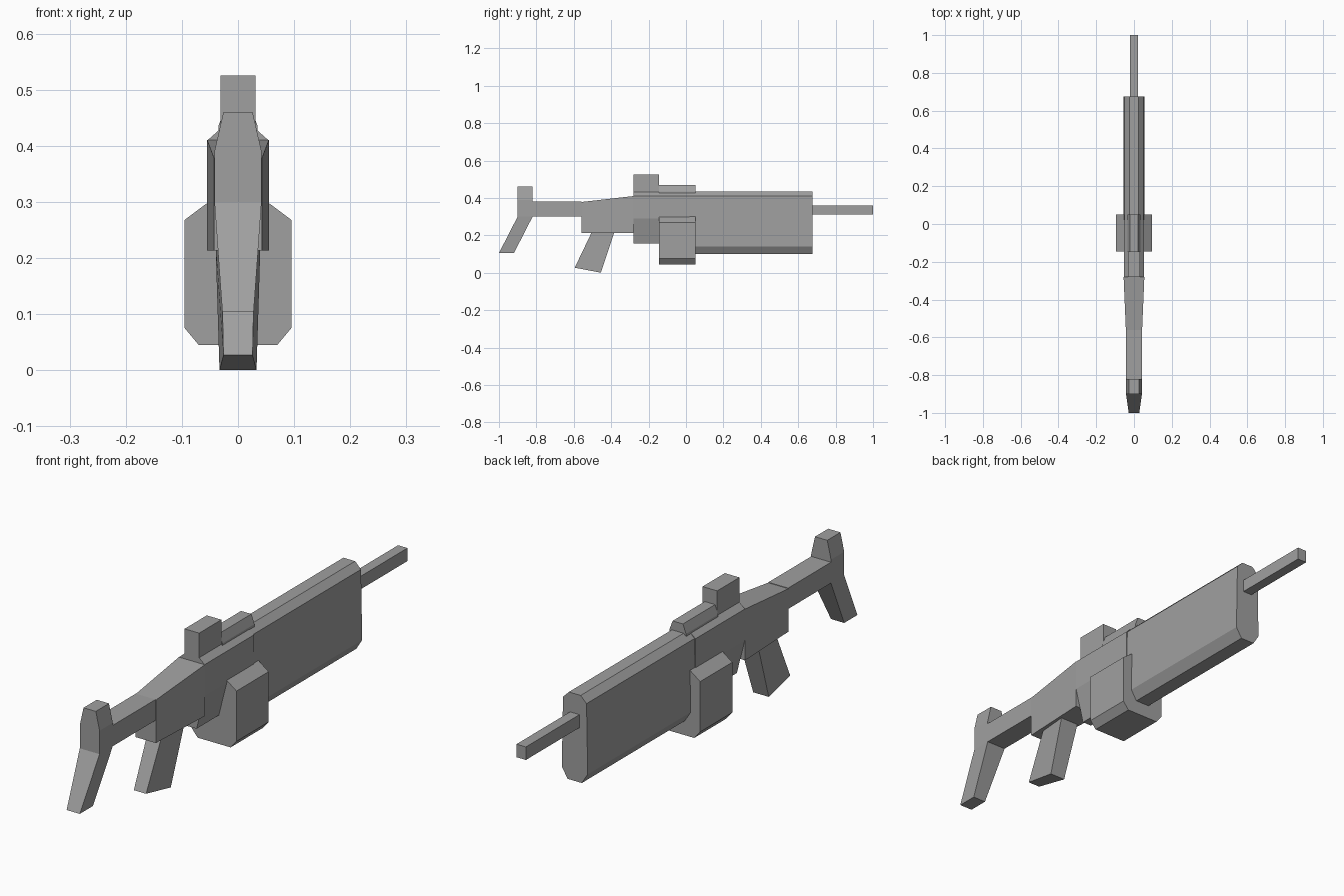
import bpy
import bmesh

cube = bpy.data.objects.get("Cube")
if cube:
    bpy.data.objects.remove(cube, do_unlink=True)

grey = bpy.data.materials.new("mid grey")
grey.use_nodes = True
colour = (0.35, 0.35, 0.35, 1)
grey.diffuse_color = colour
grey.node_tree.nodes["Principled BSDF"].inputs["Base Color"].default_value = colour


def loft(name, rings):
    """Join matching rings of points into a closed, flat-shaded solid."""
    bm = bmesh.new()
    rows = [[bm.verts.new(p) for p in ring] for ring in rings]
    n = len(rows[0])
    for a, b in zip(rows, rows[1:]):
        for i in range(n):
            j = (i + 1) % n
            bm.faces.new((a[i], a[j], b[j], b[i]))
    bm.faces.new(rows[0])
    bm.faces.new(rows[-1])
    bmesh.ops.recalc_face_normals(bm, faces=bm.faces)
    mesh = bpy.data.meshes.new(name)
    bm.to_mesh(mesh)
    bm.free()
    mesh.materials.append(grey)
    obj = bpy.data.objects.new(name, mesh)
    bpy.context.collection.objects.link(obj)


def section(y, half):
    """Mirror a half profile of (x, z) points into a full ring at y."""
    return [(x, y, z) for x, z in half] + [(-x, y, z) for x, z in reversed(half)]


def extrude(name, y0, y1, half):
    loft(name, [section(y0, half), section(y1, half)])


def box(name, y0, y1, w, z0, z1):
    extrude(name, y0, y1, [(w, z0), (w, z1)])


def slanted(name, top, bottom):
    """Four-sided leg; each end is (back y, z, half width, front y, z, half width)."""
    def ring(yb, zb, wb, yf, zf, wf):
        return [(-wb, yb, zb), (wb, yb, zb), (wf, yf, zf), (-wf, yf, zf)]
    loft(name, [ring(*top), ring(*bottom)])


# Barrel and long front housing
box("barrel", 0.66, 1.0, 0.02, 0.31, 0.36)
extrude("front_housing", 0.0, 0.675,
        [(0.03, 0.10), (0.055, 0.14), (0.05, 0.41), (0.025, 0.435)])

# Receiver with narrowing underside
extrude("receiver", -0.28, 0.02,
        [(0.02, 0.155), (0.054, 0.29), (0.054, 0.41), (0.026, 0.435)])

# Wide side housing around the underside
extrude("side_housing", -0.145, 0.05,
        [(0.07, 0.045), (0.095, 0.075), (0.095, 0.268), (0.052, 0.30)])

# Top rail and sight block
extrude("top_rail", -0.145, 0.05, [(0.035, 0.42), (0.035, 0.435), (0.022, 0.47)])
box("sight_block", -0.28, -0.145, 0.031, 0.41, 0.525)

# Tapered rear body and stock arm
loft("rear_body", [section(-0.56, [(0.043, 0.213), (0.043, 0.378)]),
                   section(-0.28, [(0.055, 0.213), (0.055, 0.41)])])
box("stock_arm", -0.83, -0.56, 0.042, 0.30, 0.38)

# Shoulder rest with slanted leg
extrude("shoulder_rest", -0.90, -0.82,
        [(0.042, 0.30), (0.042, 0.39), (0.026, 0.46)])
slanted("shoulder_leg", (-0.90, 0.30, 0.042, -0.82, 0.30, 0.042),
        (-1.0, 0.105, 0.028, -0.92, 0.105, 0.028))

# Hand grip
slanted("hand_grip", (-0.50, 0.225, 0.03, -0.38, 0.225, 0.04),
        (-0.595, 0.027, 0.026, -0.455, 0.0, 0.033))
